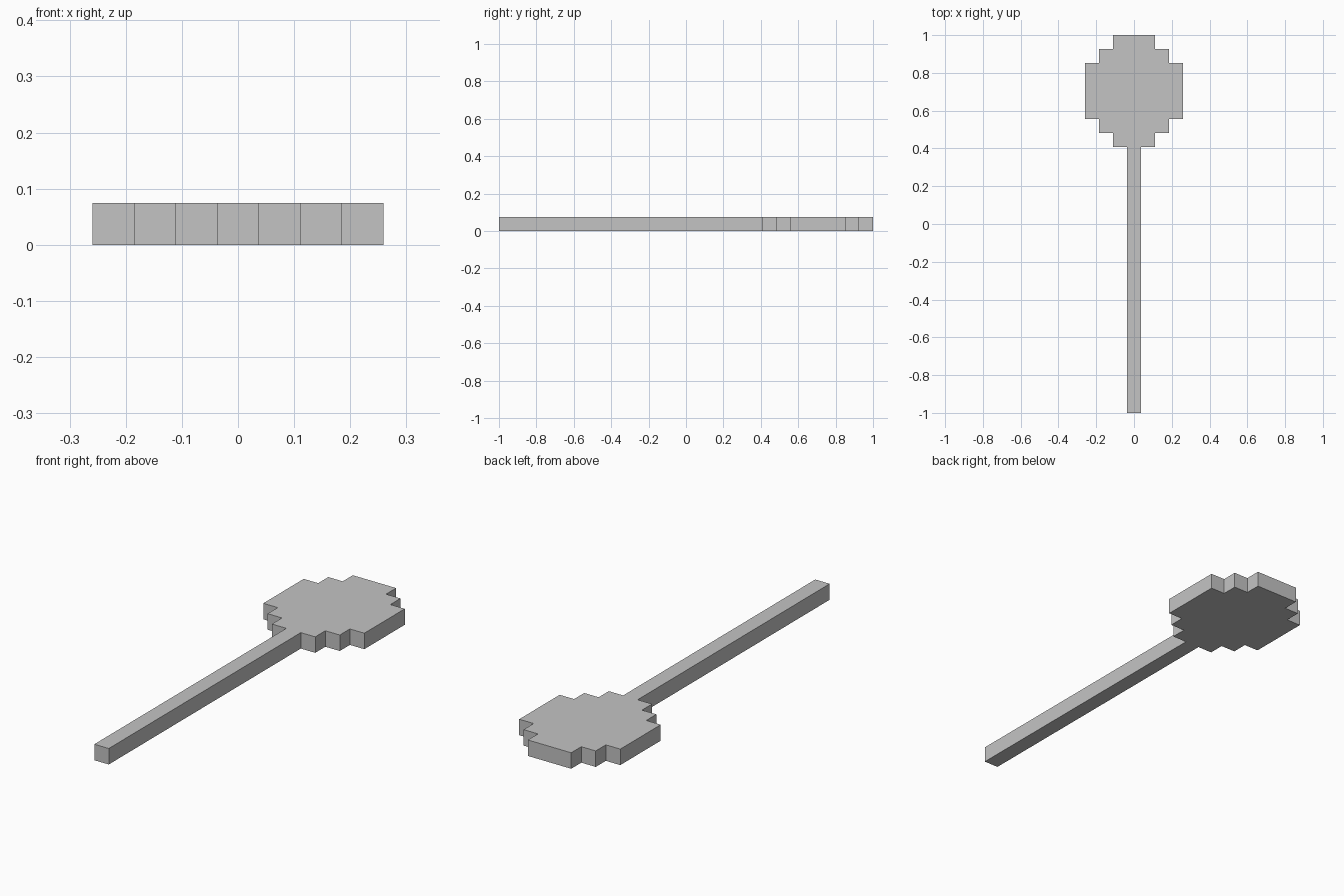
import bpy
import bmesh

cube = bpy.data.objects.get("Cube")
if cube:
    bpy.data.objects.remove(cube, do_unlink=True)

U = 2 / 27  # one square step of the blocky outline

# Plain grey material
grey = bpy.data.materials.new("grey")
grey.use_nodes = True
colour = (0.55, 0.55, 0.55, 1)
grey.diffuse_color = colour
grey.node_tree.nodes["Principled BSDF"].inputs["Base Color"].default_value = colour

# Right half of the stepped outline, front to back: (half width, y start, y end) in steps
bands = [
    (0.5, 0, 19),    # handle
    (1.5, 19, 20),   # stepped round head
    (2.5, 20, 21),
    (3.5, 21, 25),
    (2.5, 25, 26),
    (1.5, 26, 27),
]
half = [(w * U, y * U - 1) for w, y0, y1 in bands for y in (y0, y1)]
outline = half + [(-x, y) for x, y in reversed(half)]

# Extrude the outline into a slab one step thick
bm = bmesh.new()
base = bm.faces.new([bm.verts.new((x, y, 0)) for x, y in outline])
top = bmesh.ops.extrude_face_region(bm, geom=[base], use_keep_orig=True)
bmesh.ops.translate(bm, vec=(0, 0, U),
                    verts=[g for g in top["geom"] if isinstance(g, bmesh.types.BMVert)])
bmesh.ops.recalc_face_normals(bm, faces=bm.faces)

mesh = bpy.data.meshes.new("paddle")
bm.to_mesh(mesh)
bm.free()
mesh.materials.append(grey)
paddle = bpy.data.objects.new("paddle", mesh)
bpy.context.collection.objects.link(paddle)
